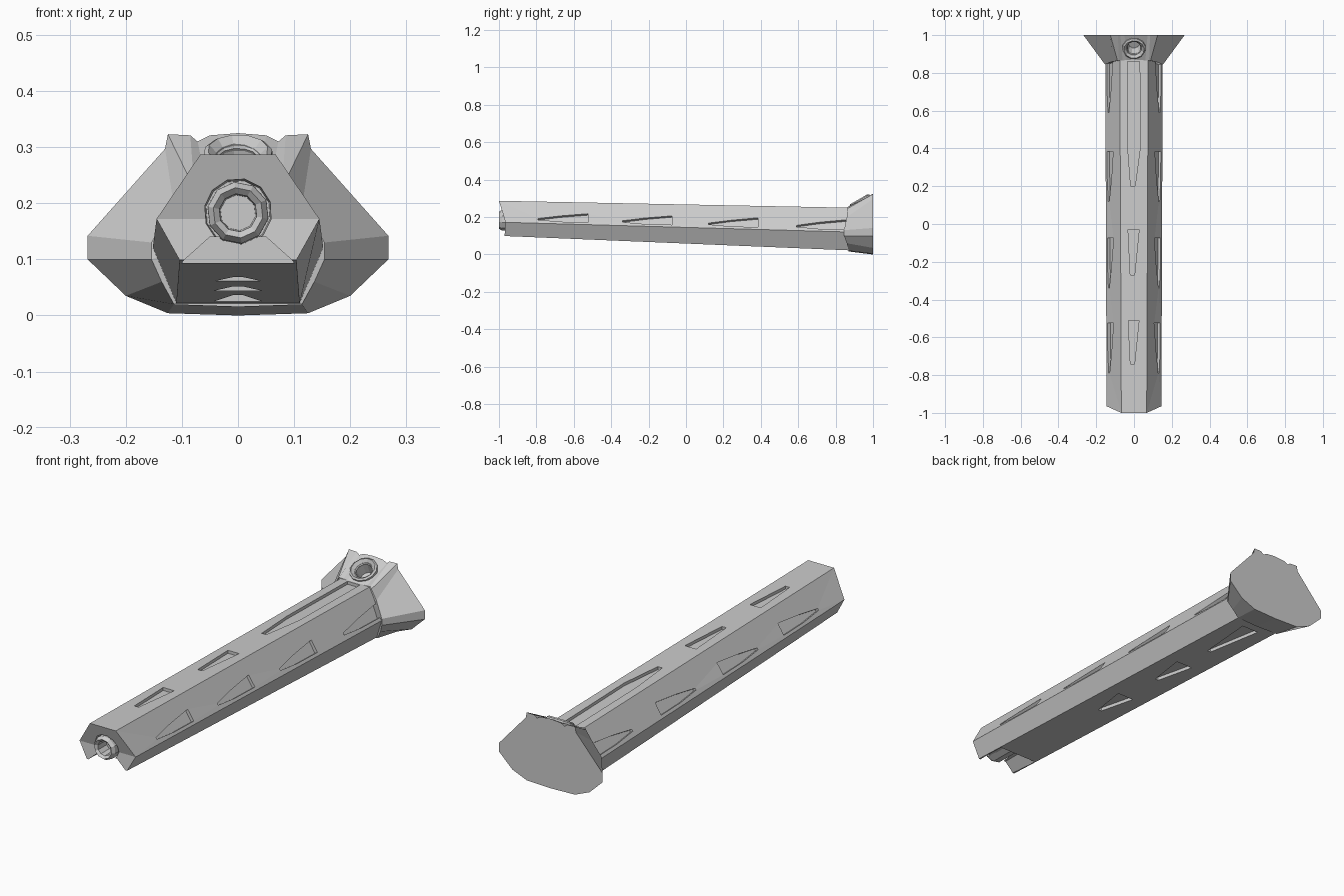
import bpy, bmesh, math
from mathutils import Vector, Matrix

if "Cube" in bpy.data.objects:
    bpy.data.objects.remove(bpy.data.objects["Cube"])


def make(name, verts, faces):
    me = bpy.data.meshes.new(name)
    bm = bmesh.new()
    vs = [bm.verts.new(v) for v in verts]
    for f in faces:
        bm.faces.new([vs[i] for i in f])
    bmesh.ops.recalc_face_normals(bm, faces=bm.faces)
    bm.to_mesh(me)
    bm.free()
    ob = bpy.data.objects.new(name, me)
    bpy.context.collection.objects.link(ob)
    return ob


def prism(name, a, b, caps=True):
    """Loft between two rings with the same number of points."""
    n = len(a)
    faces = [(i, (i + 1) % n, n + (i + 1) % n, n + i) for i in range(n)]
    if caps:
        faces += [tuple(range(n)), tuple(range(n, 2 * n))]
    return make(name, list(a) + list(b), faces)


def circle(r, z, n, m):
    return [m @ Vector((r * math.cos(2 * math.pi * i / n + .2),
                        r * math.sin(2 * math.pi * i / n + .2), z)) for i in range(n)]


def turned(name, profile, n, m):
    """Closed (radius, height) profile turned around the axis of m."""
    k = len(profile)
    verts = [v for r, z in profile for v in circle(r, z, n, m)]
    faces = [(j * n + i, j * n + (i + 1) % n, (j + 1) % k * n + (i + 1) % n, (j + 1) % k * n + i)
             for j in range(k) for i in range(n)]
    return make(name, verts, faces)


def cut(ob, cutter):
    mod = ob.modifiers.new("cut", 'BOOLEAN')
    mod.operation, mod.solver, mod.object = 'DIFFERENCE', 'EXACT', cutter
    cutter.hide_render = True
    bpy.context.view_layer.objects.active = ob
    bpy.ops.object.modifier_apply(modifier=mod.name)
    bpy.data.objects.remove(cutter)


# Tapered hexagonal cross-section of the beam
FRONT = [(-.067, .287), (.067, .287), (.145, .173), (.104, .1), (-.104, .1), (-.145, .173)]
BACK = [(-.075, .25), (.075, .25), (.152, .12), (.11, .022), (-.11, .022), (-.152, .12)]
Y0, Y1 = -1.0, .88


def section(i, y):
    f = (y - Y0) / (Y1 - Y0)
    (ax, az), (bx, bz) = FRONT[i % 6], BACK[i % 6]
    return Vector((ax + (bx - ax) * f, y, az + (bz - az) * f))


# Beam with its folded nose
front_y = [-1, -1, -.965, -.97, -.97, -.965]
ring = [section(i, y) for i, y in enumerate(front_y)] + [section(i, Y1) for i in range(6)]
sides = [(i, (i + 1) % 6, 6 + (i + 1) % 6, 6 + i) for i in range(6)]
beam = make("hexagonal_beam", ring,
            sides + [(0, 1, 2, 5), (5, 2, 3, 4), (6, 7, 8, 11), (11, 8, 9, 10)])


# Recessed slots: points are (y, fraction across the face)
def slot(face, pts, depth):
    mid = section(face, 0).lerp(section(face + 1, 0), .5)
    edge = section(face + 1, 0) - section(face, 0)
    nrm = Vector((-edge.z, 0, edge.x)).normalized()
    if nrm.dot(mid - Vector((0, 0, .16))) < 0:
        nrm = -nrm
    on = [section(face, y).lerp(section(face + 1, y), t) for y, t in pts]
    cut(beam, prism("slot_cutter", [p - nrm * depth for p in on], [p + nrm * .04 for p in on]))


for a, b in ((-.74, -.51), (-.27, -.03)):
    slot(0, [(a, .36), (a, .52), (b, .69), (b, .28)], .014)
slot(0, [(.2, .38), (.2, .54), (.41, .73), (.86, .7), (.86, .27), (.41, .27)], .014)
for a in (-.79, -.34, .12, .59):
    b = a + .265
    pts = [(a, .84), (a, .78), (a + .12, .63), (b, .5), (b, .9), (a + .12, .9)]
    slot(1, pts, .016)
    slot(5, [(y, 1 - t) for y, t in pts], .016)
for a, b in ((-.24, -.06), (.16, .355), (.53, .82)):
    slot(3, [(a, .46), (a, .54), (b, .7), (b, .3)], .016)

# Open notch under the nose and pocket around the muzzle ring
notch = [(-.112, .06), (.112, .06), (.098, .097), (.05, .14), (-.05, .14), (-.098, .097)]
cut(beam, prism("notch_cutter", [(x, -1.1, z) for x, z in notch],
                [(x, -.82, z) for x, z in notch]))
axis = Matrix.Translation((0, 0, .183)) @ Matrix.Rotation(math.radians(-90), 4, 'X')
cut(beam, prism("pocket_cutter", circle(.068, -1.1, 12, axis), circle(.058, -.93, 12, axis)))

# Muzzle ring with a blind bore
turned("muzzle_ring", [(.045, -1), (.055, -.985), (.057, -.8), (.001, -.8),
                       (.001, -.88), (.03, -.88), (.034, -.99)], 10, axis)

# Flared end: half outlines as (x, y, z) and (x, z), mirrored
inner = [(0, .87, .25), (.04, .868, .25), (.06, .866, .252), (.08, .865, .254), (.087, .863, .245),
         (.115, .86, .2), (.154, .845, .13), (.154, .845, .1), (.136, .86, .06), (.114, .87, .02),
         (0, .87, .016)]
outer = [(0, .325), (.05, .321), (.072, .31), (.085, .321), (.125, .323), (.13, .297), (.268, .142),
         (.268, .1), (.2, .035), (.125, .004), (0, 0)]
outer = [(x, 1.0, z) for x, z in outer]


def mirrored(half):
    return half + [(-x, y, z) for x, y, z in half[-2:0:-1]]


flare = prism("flared_end", mirrored(inner), mirrored(outer))

# Tilted socket on top of the flare
tilt = Matrix.Translation((0, .93, .285)) @ Matrix.Rotation(math.radians(30), 4, 'X')
cut(flare, prism("socket_cutter", circle(.03, -.055, 12, tilt), circle(.05, .06, 12, tilt)))
turned("socket_rim", [(.04, -.02), (.064, -.02), (.062, .006), (.054, .012), (.036, -.006)], 12, tilt)
